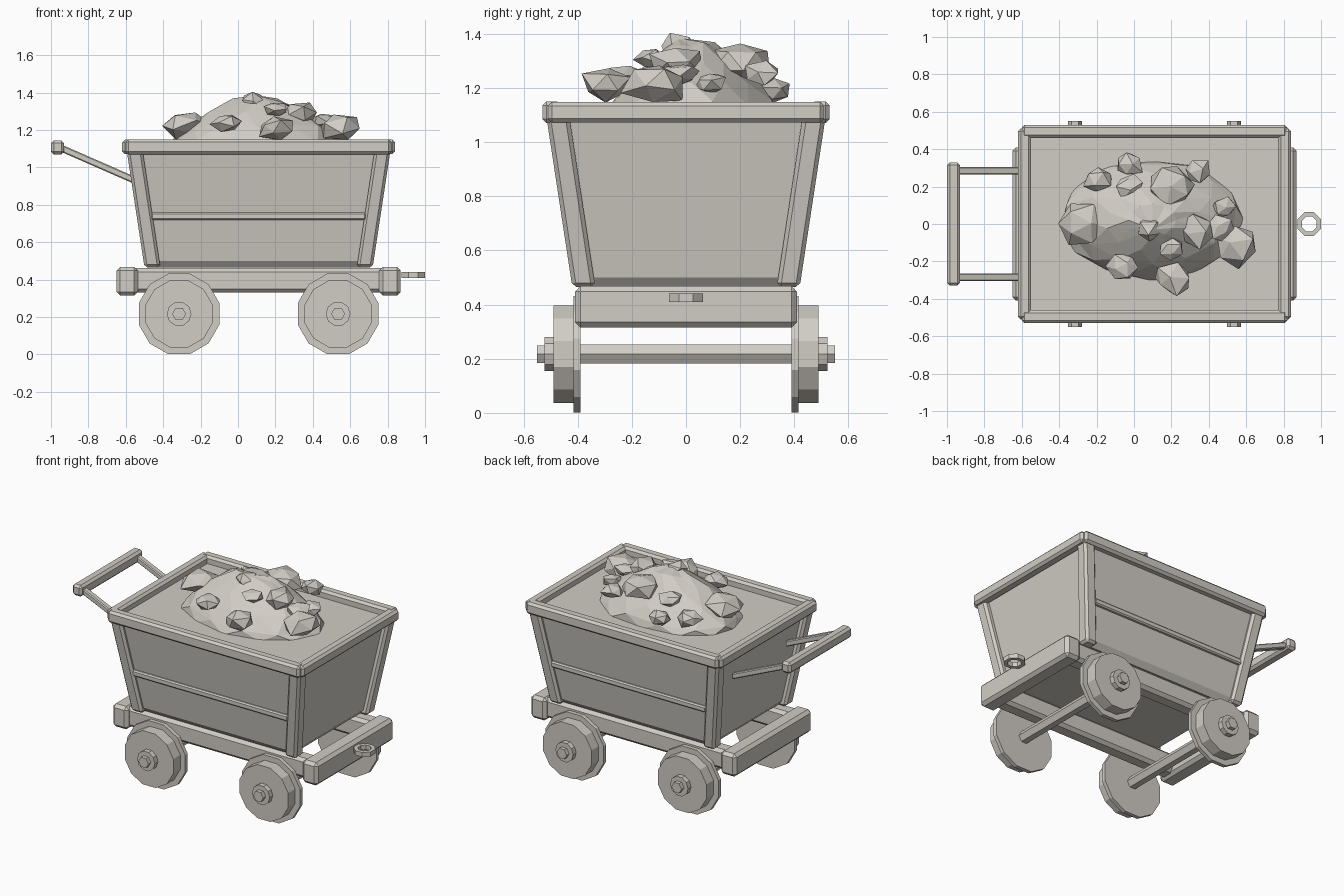
import bpy, bmesh, math, random
from mathutils import Vector, Matrix

if "Cube" in bpy.data.objects:
    bpy.data.objects.remove(bpy.data.objects["Cube"])

random.seed(7)
CX = 0.11  # the tub, chassis and wheels are centred here along x

mat = bpy.data.materials.new("warm grey")
mat.diffuse_color = (0.64, 0.61, 0.56, 1)
mat.use_nodes = True
mat.node_tree.nodes["Principled BSDF"].inputs["Base Color"].default_value = mat.diffuse_color


def finish(name, bm):
    bmesh.ops.recalc_face_normals(bm, faces=bm.faces)
    me = bpy.data.meshes.new(name)
    bm.to_mesh(me)
    bm.free()
    me.materials.append(mat)
    ob = bpy.data.objects.new(name, me)
    bpy.context.collection.objects.link(ob)
    return ob


def loft(name, rings, bevel=0.0):
    """Skin equal-length point rings, cap both ends, chamfer all edges."""
    bm = bmesh.new()
    vs = [[bm.verts.new(p) for p in r] for r in rings]
    n = len(vs[0])
    for a, b in zip(vs, vs[1:]):
        for i in range(n):
            j = (i + 1) % n
            bm.faces.new((a[i], a[j], b[j], b[i]))
    bm.faces.new(vs[0])
    bm.faces.new(vs[-1])
    bmesh.ops.recalc_face_normals(bm, faces=bm.faces)
    if bevel:
        bmesh.ops.bevel(bm, geom=bm.edges[:], offset=bevel, segments=1,
                        affect='EDGES', clamp_overlap=True)
    return finish(name, bm)


def rect(x0, x1, y0, y1, z):
    return [(x0, y0, z), (x1, y0, z), (x1, y1, z), (x0, y1, z)]


def box(name, x, y, z, bevel=0.015):
    return loft(name, [rect(*x, *y, z[0]), rect(*x, *y, z[1])], bevel)


def wheel_ring(x, y, z, r, n):
    """Polygon around the y axis with a flat side on top."""
    return [(x + r * math.sin(2 * math.pi * (i + .5) / n), y,
             z + r * math.cos(2 * math.pi * (i + .5) / n)) for i in range(n)]


# Tub with chamfered bottom and closed load surface
loft("tub", [rect(CX - a, CX + a, -b, b, z) for a, b, z in
             ((.55, .37, .465), (.58, .40, .50), (.67, .49, 1.10))])

# Slanted corner posts
for sx in (-1, 1):
    for sy in (-1, 1):
        loft("corner_post", [
            rect(CX + sx * (a - .085), CX + sx * a, sy * (b - .085), sy * b, z)
            for a, b, z in ((.61, .42, .465), (.705, .515, 1.09))], .015)

# Side straps, rim, chassis rails and end beams
for s in (-1, 1):
    box("side_strap", (CX - .575, CX + .575), sorted((s * .41, s * .455)), (.72, .76), .008)
    box("long_rim", (CX - .71, CX + .71), sorted((s * .46, s * .53)), (1.07, 1.15))
    box("end_rim", sorted((CX + s * .66, CX + s * .73)), (-.51, .51), (1.072, 1.148))
    box("chassis_rail", (CX - .68, CX + .68), sorted((s * .28, s * .385)), (.33, .462), .02)
    box("end_beam", sorted((CX + s * .645, CX + s * .76)), (-.41, .41), (.315, .468), .02)

# Push handle
for s in (-1, 1):
    y0, y1 = s * .285 - .02, s * .285 + .02
    loft("handle_arm", [
        [(x, y0, z - .02), (x, y1, z - .02), (x, y1, z + .02), (x, y0, z + .02)]
        for x, z in ((-.55, .93), (-.95, 1.105))], .006)
box("handle_bar", (-1.0, -.93), (-.33, .33), (1.07, 1.145))

# Axles and flanged wheels
for x in (CX - .425, CX + .425):
    loft("axle", [wheel_ring(x, y, .217, .04, 6) for y in (-.40, .40)])
    for s in (-1, 1):
        for part, y0, y1, r, n in (("wheel_flange", .39, .416, .223, 12),
                                   ("wheel_tread", .41, .49, .186, 12),
                                   ("wheel_hub", .48, .523, .066, 10),
                                   ("axle_nut", .515, .55, .037, 6)):
            loft(part, [wheel_ring(x, s * y, .217, r, n) for y in (y0, y1)])

# Tow ring
bm = bmesh.new()
rings = []
for r, z in ((.068, .41), (.068, .44), (.042, .44), (.042, .41)):
    rings.append([bm.verts.new((.937 + r * math.cos(math.tau * (i + .5) / 8),
                                r * math.sin(math.tau * (i + .5) / 8), z))
                  for i in range(8)])
for k in range(4):
    a, b = rings[k], rings[(k + 1) % 4]
    for i in range(8):
        bm.faces.new((a[i], a[(i + 1) % 8], b[(i + 1) % 8], b[i]))
finish("tow_ring", bm)

# Ore mound: faceted heap
bm = bmesh.new()
prev = None
for k, (r, h) in enumerate(((1, 0), (.93, .18), (.74, .45), (.5, .7), (.26, .93))):
    ring = []
    for i in range(12):
        a = math.tau * (i + .5 * (k % 2)) / 12
        q = r * random.uniform(.95, 1.04)
        ring.append(bm.verts.new((.1 + .5 * q * math.cos(a), .02 + .33 * q * math.sin(a),
                                  1.09 + .29 * h + (random.uniform(-.012, .012) if k else 0))))
    if prev:
        for i in range(12):
            j = (i + 1) % 12
            if k % 2:
                bm.faces.new((prev[i], prev[j], ring[i]))
                bm.faces.new((prev[j], ring[j], ring[i]))
            else:
                bm.faces.new((prev[i], ring[j], ring[i]))
                bm.faces.new((prev[i], prev[j], ring[j]))
    else:
        bm.faces.new(ring)
    prev = ring
tip = bm.verts.new((.1, -.03, 1.385))
for i in range(12):
    bm.faces.new((prev[i], prev[(i + 1) % 12], tip))
finish("ore_mound", bm)

# Loose ore lumps: x, y, z, radius
for x, y, z, r in ((-.28, 0, 1.225, .125), (-.03, .32, 1.19, .09), (-.19, .24, 1.20, .09),
                   (-.03, .2, 1.27, .075), (.2, .2, 1.30, .125), (.34, .28, 1.25, .075),
                   (.48, .09, 1.22, .065), (.34, -.04, 1.29, .11), (.46, -.02, 1.25, .075),
                   (.55, -.11, 1.215, .135), (.21, -.29, 1.21, .11), (-.06, -.23, 1.24, .085),
                   (.2, -.13, 1.31, .065), (.08, -.03, 1.35, .08)):
    bm = bmesh.new()
    bmesh.ops.create_icosphere(bm, subdivisions=1, radius=r)
    for v in bm.verts:
        v.co *= random.uniform(.75, 1.2)
    turn = Matrix.Rotation(random.uniform(0, 6), 4, 'Z') @ Matrix.Rotation(random.uniform(0, 6), 4, 'X')
    bmesh.ops.transform(bm, verts=bm.verts, matrix=Matrix.Translation((x, y, z))
                        @ Matrix.Diagonal((1, .9, .62, 1)) @ turn)
    finish("ore_lump", bm)
